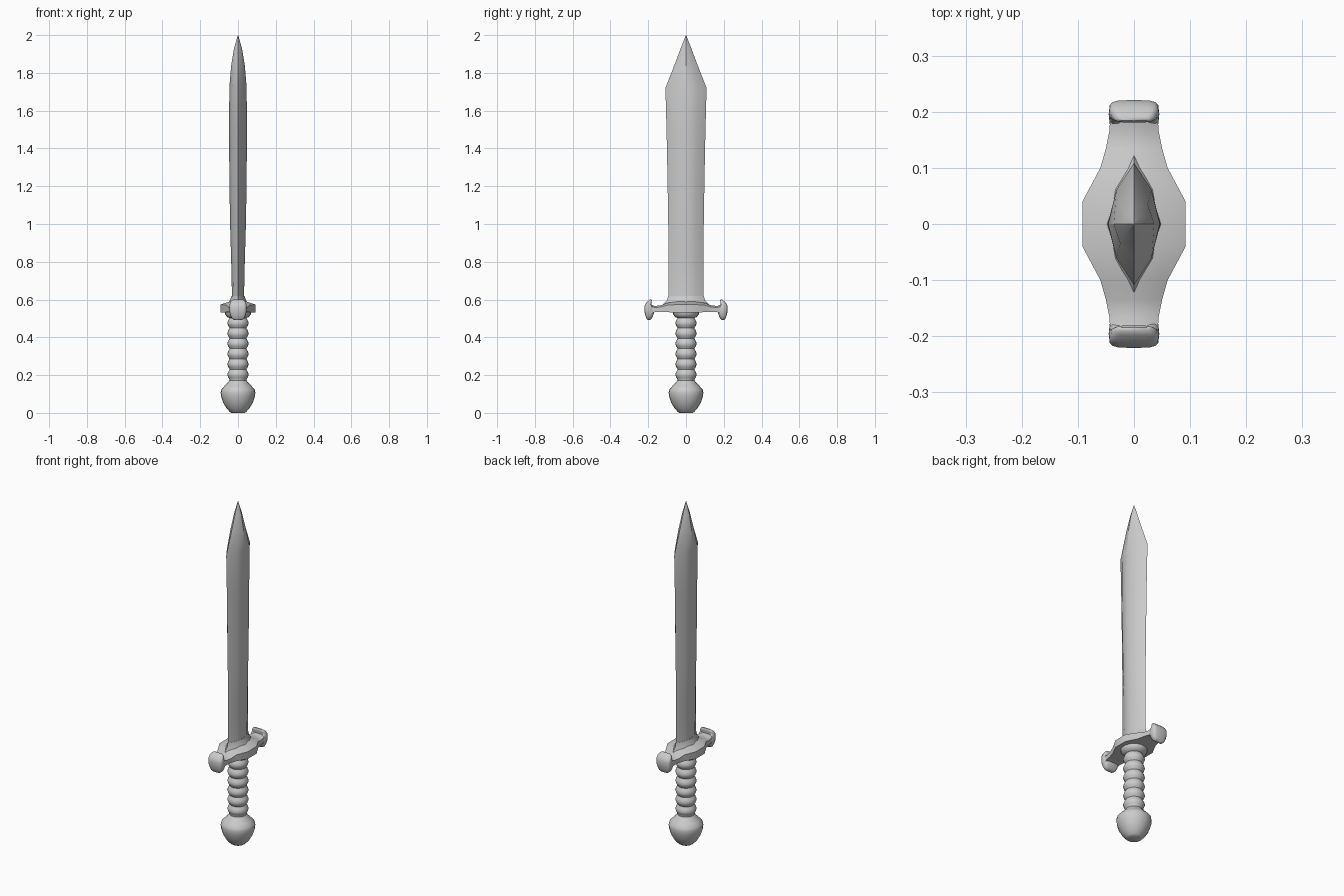
import bpy, bmesh
from math import sin, cos, pi

if "Cube" in bpy.data.objects:
    bpy.data.objects.remove(bpy.data.objects["Cube"])


def loft(name, rings, angle=35):
    """Skin equal-length closed rings of points and cap both ends."""
    bm = bmesh.new()
    loops = [[bm.verts.new(p) for p in ring] for ring in rings]
    n = len(loops[0])
    for a, b in zip(loops, loops[1:]):
        for i in range(n):
            j = (i + 1) % n
            bm.faces.new((a[i], a[j], b[j], b[i]))
    bm.faces.new(loops[0])
    bm.faces.new(loops[-1])
    bmesh.ops.remove_doubles(bm, verts=bm.verts, dist=1e-5)
    bmesh.ops.recalc_face_normals(bm, faces=bm.faces)
    me = bpy.data.meshes.new(name)
    bm.to_mesh(me)
    bm.free()
    ob = bpy.data.objects.new(name, me)
    bpy.context.collection.objects.link(ob)
    bpy.ops.object.select_all(action='DESELECT')
    ob.select_set(True)
    bpy.context.view_layer.objects.active = ob
    bpy.ops.object.shade_smooth_by_angle(angle=angle * pi / 180)
    return ob


def circle(r, z, n=20):
    return [(r * cos(2 * pi * i / n), r * sin(2 * pi * i / n), z) for i in range(n)]


def blade_ring(hx, hy, z):
    # flattened diamond with slightly swollen cheeks
    return [(hx * u, hy * v, z) for u, v in
            [(1, 0), (.68, .56), (0, 1), (-.68, .56),
             (-1, 0), (-.68, -.56), (0, -1), (.68, -.56)]]


# Blade: half thickness, half width, height
blade = [(.04, .095, .56), (.032, .093, .62), (.036, .092, .80), (.042, .094, 1.0),
         (.046, .098, 1.25), (.047, .103, 1.5), (.046, .109, 1.72),
         (.036, .062, 1.84), (.021, .028, 1.93), (.001, .001, 2.0)]
loft("blade", [blade_ring(*b) for b in blade], 30)

# Flared collar where the blade meets the guard
loft("blade_collar", [blade_ring(*c) for c in
     [(.065, .135, .56), (.055, .118, .578), (.043, .102, .595), (.034, .094, .62)]], 50)


# Crossguard: position along y, half width, bottom, side top, middle top
def guard_ring(y, hw, z0, z1, z2):
    return [(hw, y, z0), (hw, y, z1), (hw * .45, y, z2),
            (-hw * .45, y, z2), (-hw, y, z1), (-hw, y, z0)]


half = [(.04, .092, .532, .574, .59), (.10, .06, .533, .570, .582),
        (.135, .050, .534, .560, .569), (.165, .044, .533, .558, .566),
        (.195, .042, .525, .565, .575)]
full = [(-s[0], *s[1:]) for s in reversed(half)] + half
loft("crossguard", [guard_ring(*s) for s in full], 40)


# Guard end knobs: height, inner y, outer y, half width
def knob_ring(z, y0, y1, hx, side, n=16):
    cy, hy = (y0 + y1) / 2, (y1 - y0) / 2
    ring = []
    for i in range(n):
        c, s = cos(2 * pi * i / n), sin(2 * pi * i / n)
        cx = abs(c) ** .5 * (1 if c > 0 else -1)
        sy = abs(s) ** .5 * (1 if s > 0 else -1)
        ring.append((hx * cx, side * (cy + hy * sy), z))
    return ring


knob = [(.492, .190, .204, .022), (.500, .181, .210, .033), (.515, .174, .215, .040),
        (.535, .168, .220, .045), (.560, .172, .221, .045), (.572, .184, .217, .044),
        (.585, .182, .209, .041), (.595, .181, .198, .034), (.600, .184, .191, .026)]
for label, side in (("left", -1), ("right", 1)):
    loft("guard_knob_" + label, [knob_ring(*k, side) for k in knob], 50)

# Ribbed grip: rounded rings separated by grooves
grip = [(.045, .165)]
for i in range(6):
    zc = .203 + i * .0545
    grip += [(.044, zc - .0265), (.052, zc - .014), (.057, zc),
             (.052, zc + .014)]
grip += [(.045, .502), (.058, .508), (.068, .522), (.070, .54)]
loft("grip", [circle(*g) for g in grip], 60)

# Pommel
pommel = [(.035, 0), (.044, .006), (.062, .026), (.079, .055), (.089, .085),
          (.092, .108), (.089, .124), (.072, .142), (.056, .158), (.045, .172)]
loft("pommel", [circle(*p) for p in pommel], 50)
